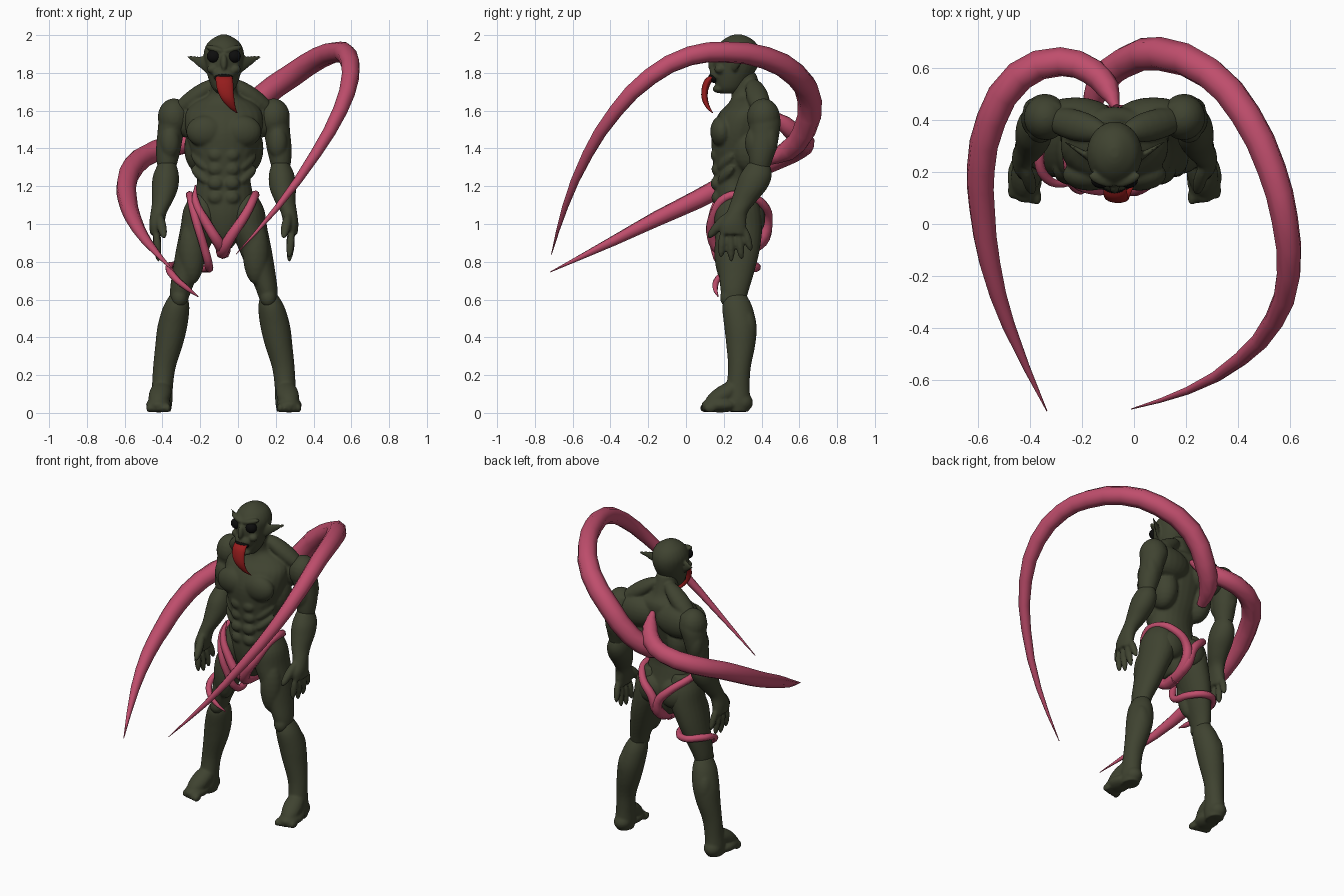
import bpy, bmesh, math
from mathutils import Vector, Matrix

CX = -0.075  # body centre line


def material(name, rgb):
    m = bpy.data.materials.new(name)
    m.diffuse_color = (*rgb, 1)
    return m


SKIN = material("skin", (0.05, 0.056, 0.03))
PINK = material("tentacle_pink", (0.52, 0.075, 0.15))
RED = material("tongue_red", (0.3, 0.012, 0.012))
DARK = material("dark", (0.004, 0.004, 0.004))


def spline(p0, p1, p2, p3, t):
    return [0.5 * (2 * b + (c - a) * t + (2 * a - 5 * b + 4 * c - d) * t * t
                   + (3 * b - a - 3 * c + d) * t ** 3) for a, b, c, d in zip(p0, p1, p2, p3)]


def loft(bm, rings, s=1, n=24, steps=4):
    """Smooth skin through horizontal ellipses (offset, y, z, rx, ry)."""
    full = []
    for i in range(len(rings) - 1):
        q = [rings[max(i - 1, 0)], rings[i], rings[i + 1], rings[min(i + 2, len(rings) - 1)]]
        full += [spline(*q, k / steps) for k in range(steps)]
    full.append(rings[-1])
    loops = []
    for x, y, z, rx, ry in full:
        loops.append([bm.verts.new((CX + s * x + rx * math.cos(a), y + ry * math.sin(a), z))
                      for a in (2 * math.pi * k / n for k in range(n))])
    for a, b in zip(loops, loops[1:]):
        for k in range(n):
            bm.faces.new((a[k], a[(k + 1) % n], b[(k + 1) % n], b[k]))
    bm.faces.new(loops[0])
    bm.faces.new(loops[-1])


def ball(bm, c, r, s=1):
    m = Matrix.Translation((CX + s * c[0], c[1], c[2])) @ Matrix.Diagonal((*r, 1))
    bmesh.ops.create_uvsphere(bm, u_segments=20, v_segments=12, radius=1, matrix=m)


def rod(bm, a, b, rx, ry, s=1, cone=False):
    """Ellipsoid or cone stretched from a to b."""
    a = Vector((CX + s * a[0], *a[1:]))
    b = Vector((CX + s * b[0], *b[1:]))
    d = b - a
    m = (Matrix.Translation((a + b) / 2) @ d.to_track_quat('Z', 'Y').to_matrix().to_4x4()
         @ Matrix.Diagonal((rx, ry, d.length / 2, 1)))
    if cone:
        bmesh.ops.create_cone(bm, cap_ends=True, segments=16, radius1=1, radius2=0.1, depth=2, matrix=m)
    else:
        bmesh.ops.create_uvsphere(bm, u_segments=16, v_segments=12, radius=1, matrix=m)


def finish(name, bm, mat, voxel=0.008):
    bmesh.ops.recalc_face_normals(bm, faces=bm.faces)
    for f in bm.faces:
        f.smooth = True
    me = bpy.data.meshes.new(name)
    bm.to_mesh(me)
    bm.free()
    me.materials.append(mat)
    o = bpy.data.objects.new(name, me)
    bpy.context.collection.objects.link(o)
    if voxel:
        r = o.modifiers.new("fuse", 'REMESH')
        r.mode, r.voxel_size, r.use_smooth_shade = 'VOXEL', voxel, True
        sm = o.modifiers.new("soften", 'SMOOTH')
        sm.factor, sm.iterations = 0.5, 4
    return o


def tentacle(name, pts, res=2, sides=2):
    """Tapered tube through points (x, y, z, radius)."""
    cu = bpy.data.curves.new(name, 'CURVE')
    cu.dimensions, cu.bevel_depth, cu.bevel_resolution = '3D', 1, sides
    cu.resolution_u, cu.use_fill_caps = res, True
    sp = cu.splines.new('BEZIER')
    sp.bezier_points.add(len(pts) - 1)
    for p, (x, y, z, r) in zip(sp.bezier_points, pts):
        p.co, p.radius = (x, y, z), r
        p.handle_left_type = p.handle_right_type = 'AUTO'
    cu.materials.append(PINK)
    o = bpy.data.objects.new(name, cu)
    bpy.context.collection.objects.link(o)
    bpy.ops.object.select_all(action='DESELECT')
    o.select_set(True)
    bpy.context.view_layer.objects.active = o
    bpy.ops.object.convert(target='MESH')


# Torso with neck, chest, belly and back muscles
bm = bmesh.new()
loft(bm, [(0, .28, .87, .04, .07), (0, .275, .95, .10, .105), (0, .27, 1.05, .15, .12),
          (0, .26, 1.15, .155, .11), (0, .255, 1.24, .142, .105), (0, .27, 1.35, .165, .13),
          (0, .285, 1.48, .2, .15), (0, .31, 1.58, .205, .14), (0, .335, 1.64, .16, .11),
          (0, .325, 1.69, .075, .085), (0, .29, 1.8, .065, .08)])
for s in (1, -1):
    ball(bm, (.095, .19, 1.49), (.105, .062, .085), s)      # pec
    ball(bm, (.15, .41, 1.55), (.15, .078, .1), s)          # shoulder blade
    ball(bm, (.13, .34, 1.4), (.08, .1, .13), s)            # lat
    ball(bm, (.08, .36, 1.03), (.085, .06, .09), s)         # buttock
    rod(bm, (.03, .35, 1.76), (.27, .41, 1.58), .06, .05, s)  # trapezius
    for k in range(4):
        ball(bm, (.042, .165 - .005 * (k % 2), 1.14 + .075 * k), (.042, .03, .036), s)
    for k in range(3):
        rod(bm, (.09, .17, 1.22 + .07 * k), (.17, .25, 1.3 + .07 * k), .022, .025, s)
finish("torso", bm, SKIN)

# Head with brow, muzzle and pointed ears
bm = bmesh.new()
loft(bm, [(0, .23, 1.69, .035, .045), (0, .235, 1.72, .062, .075), (0, .25, 1.78, .085, .1),
          (0, .265, 1.85, .1, .122), (0, .27, 1.91, .106, .123), (0, .275, 1.96, .085, .095),
          (0, .275, 1.99, .045, .055), (0, .275, 2.003, .015, .02)])
ball(bm, (0, .165, 1.79), (.058, .04, .04))
ball(bm, (0, .175, 1.715), (.045, .035, .022))
rod(bm, (0, .14, 1.9), (0, .13, 1.81), .018, .018)
for s in (1, -1):
    rod(bm, (0, .15, 1.915), (.1, .19, 1.94), .022, .016, s)
    ball(bm, (.06, .18, 1.82), (.03, .03, .025), s)
    rod(bm, (.085, .25, 1.845), (.198, .32, 1.888), .017, .045, s, cone=True)
finish("head", bm, SKIN, .007)

# Eyes and mouth
bm = bmesh.new()
for s in (1, -1):
    ball(bm, (.054, .168, 1.888), (.036, .03, .034), s)
finish("eyes", bm, DARK, 0)
bm = bmesh.new()
ball(bm, (0, .15, 1.775), (.05, .032, .028))
finish("mouth", bm, DARK, 0)

# Tongue
bm = bmesh.new()
loft(bm, [(0, .15, 1.785, .042, .025), (.003, .118, 1.76, .046, .022), (.008, .1, 1.71, .043, .018),
          (.022, .1, 1.66, .034, .016), (.045, .118, 1.615, .018, .011), (.07, .142, 1.587, .003, .003)], n=16)
finish("tongue", bm, RED, 0)

for s, side in ((1, "left"), (-1, "right")):
    # Upper arm
    bm = bmesh.new()
    loft(bm, [(.24, .41, 1.63, .05, .06), (.262, .415, 1.56, .078, .085), (.282, .415, 1.48, .07, .08),
              (.293, .405, 1.4, .066, .074), (.3, .395, 1.33, .056, .06), (.302, .39, 1.27, .04, .045)], s)
    ball(bm, (.265, .41, 1.565), (.085, .088, .1), s)
    ball(bm, (.285, .36, 1.43), (.052, .048, .085), s)
    ball(bm, (.3, .44, 1.45), (.052, .048, .1), s)
    finish(side + "_upper_arm", bm, SKIN)

    # Forearm and hand
    bm = bmesh.new()
    loft(bm, [(.3, .385, 1.325, .045, .055), (.306, .37, 1.26, .068, .085), (.312, .345, 1.19, .07, .085),
              (.325, .305, 1.12, .055, .068), (.345, .27, 1.06, .043, .056), (.355, .25, 1.0, .04, .07),
              (.358, .25, .945, .032, .07)], s)
    for a, b in (((.36, .195, .97), (.345, .185, .82)), ((.362, .235, .97), (.345, .24, .798)),
                 ((.362, .275, .97), (.345, .295, .81)), ((.36, .305, .99), (.345, .345, .855))):
        rod(bm, a, b, .021, .021, s)
    rod(bm, (.345, .23, 1.06), (.315, .115, .925), .026, .026, s)
    finish(side + "_forearm", bm, SKIN)

    # Thigh
    bm = bmesh.new()
    loft(bm, [(.11, .28, 1.16, .06, .08), (.115, .275, 1.08, .098, .12), (.13, .277, .98, .1, .127),
              (.168, .275, .86, .086, .115), (.2, .268, .75, .072, .095), (.228, .258, .65, .057, .075),
              (.24, .255, .57, .042, .055)], s)
    ball(bm, (.17, .215, .85), (.07, .065, .17), s)
    ball(bm, (.235, .22, .61), (.042, .04, .05), s)
    finish(side + "_thigh", bm, SKIN)

    # Shin and foot
    bm = bmesh.new()
    loft(bm, [(.24, .265, .625, .045, .055), (.252, .272, .56, .07, .08), (.272, .288, .46, .079, .086),
              (.29, .29, .36, .073, .077), (.315, .283, .24, .06, .06), (.325, .275, .14, .056, .062),
              (.33, .27, .06, .058, .07), (.33, .27, .006, .05, .06)], s)
    ball(bm, (.285, .32, .44), (.055, .055, .11), s)
    ball(bm, (.33, .295, .055), (.055, .06, .052), s)
    rod(bm, (.32, .3, .16), (.355, .1, .035), .06, .05, s)
    ball(bm, (.345, .18, .042), (.068, .1, .04), s)
    for k in range(5):
        ball(bm, (.298 + .024 * k, .105 + .006 * k, .026), (.017, .033, .024), s)
    finish(side + "_shin", bm, SKIN)

# Large tentacles from the back
tentacle("upper_tentacle", [
    (-.17, .43, 1.34, .03), (-.13, .54, 1.39, .055), (-.03, .625, 1.49, .062), (.1, .655, 1.65, .065),
    (.29, .58, 1.79, .063), (.43, .42, 1.88, .06), (.53, .21, 1.91, .057), (.58, .02, 1.89, .053),
    (.595, -.19, 1.78, .048), (.54, -.37, 1.6, .039), (.41, -.52, 1.37, .029), (.21, -.64, 1.09, .016),
    (-.01, -.712, .84, .002)])
tentacle("lower_tentacle", [
    (-.07, .45, 1.59, .015), (-.1, .52, 1.53, .045), (-.16, .585, 1.47, .055), (-.28, .625, 1.43, .058),
    (-.44, .57, 1.385, .06), (-.55, .4, 1.31, .058), (-.59, .21, 1.21, .055), (-.585, .06, 1.13, .051),
    (-.555, -.15, 1.03, .042), (-.485, -.385, .91, .027), (-.335, -.72, .745, .002)])

# Thin tentacles wrapped round the hips and one thigh
tentacle("hip_tentacle", [
    (-.225, .2, 1.205, .004), (-.225, .165, 1.12, .02), (-.17, .14, 1.01, .026), (-.1, .16, .895, .03),
    (-.075, .28, .855, .034), (-.07, .4, .92, .034), (-.05, .43, 1.02, .028), (.03, .41, 1.1, .024),
    (.085, .32, 1.15, .022), (.085, .21, 1.14, .022), (.04, .15, 1.05, .026), (-.04, .14, .93, .03),
    (-.08, .19, .86, .034), (-.075, .3, .85, .034)], 4)
tentacle("thigh_tentacle", [
    (-.075, .3, .86, .034), (-.08, .4, .91, .034), (-.1, .43, 1.0, .028), (-.17, .415, 1.08, .024),
    (-.245, .34, 1.14, .022), (-.25, .22, 1.14, .022), (-.225, .145, 1.03, .022), (-.18, .15, .88, .022),
    (-.155, .2, .78, .022), (-.165, .3, .765, .022), (-.25, .375, .77, .022), (-.34, .33, .78, .022),
    (-.365, .25, .765, .02), (-.33, .17, .71, .018), (-.27, .155, .66, .014), (-.21, .17, .615, .003)], 4)
